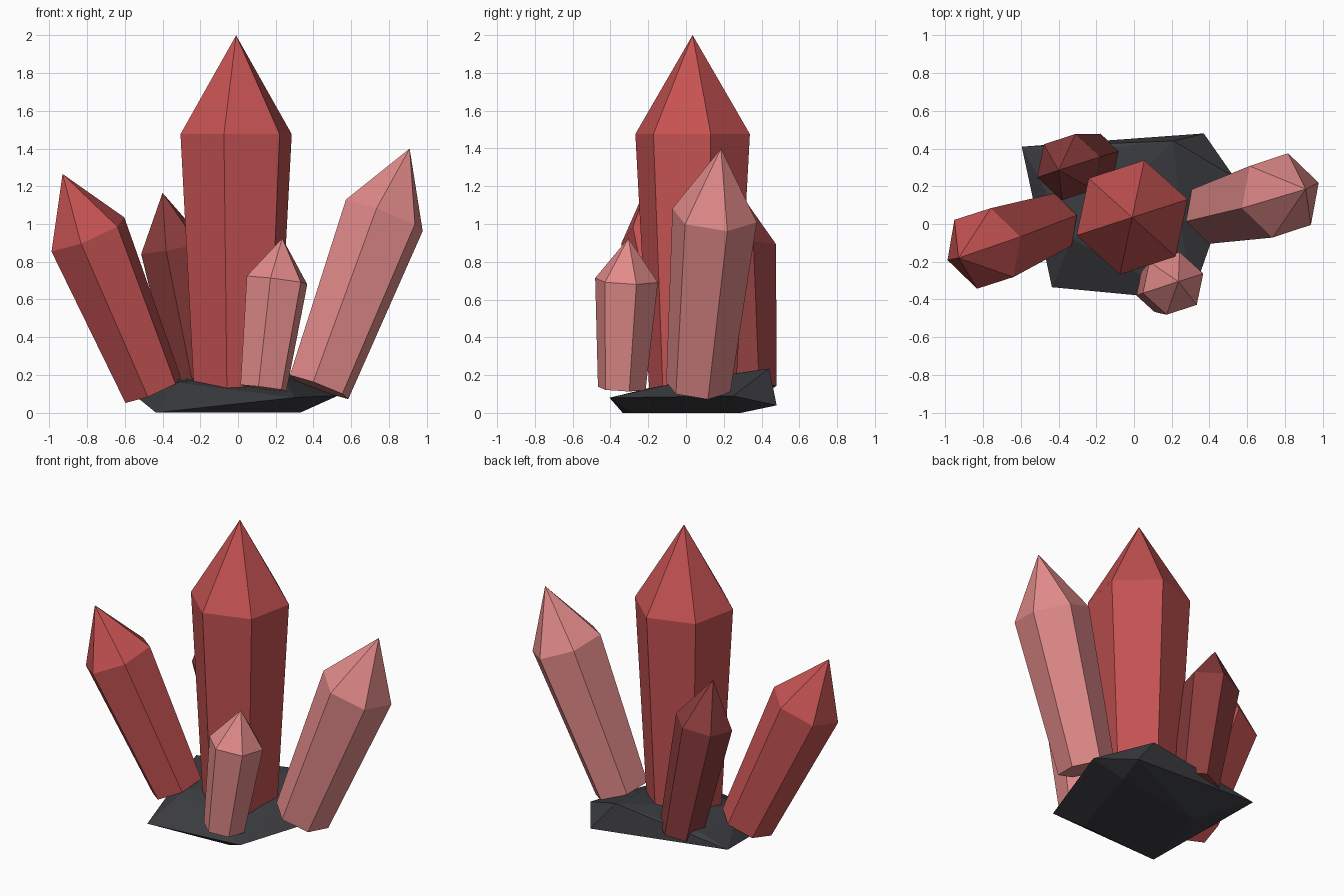
import bpy
import bmesh
import math
from mathutils import Matrix, Vector

cube = bpy.data.objects.get("Cube")
if cube:
    bpy.data.objects.remove(cube, do_unlink=True)


def make_material(name, rgb):
    mat = bpy.data.materials.new(name)
    mat.use_nodes = True
    colour = (*rgb, 1.0)
    mat.diffuse_color = colour
    mat.node_tree.nodes["Principled BSDF"].inputs["Base Color"].default_value = colour
    return mat


def finish(bm, name, mat):
    bmesh.ops.recalc_face_normals(bm, faces=bm.faces)
    mesh = bpy.data.meshes.new(name)
    bm.to_mesh(mesh)
    bm.free()
    mesh.materials.append(mat)
    obj = bpy.data.objects.new(name, mesh)
    bpy.context.collection.objects.link(obj)
    return obj


def add_crystal(name, base, apex, radius, mat, sides=6, shoulder=0.72, taper=0.76):
    """Flared hexagonal prism with a pointed cap, leaning from base to apex."""
    base, apex = Vector(base), Vector(apex)
    axis = apex - base
    length = axis.length
    bm = bmesh.new()

    def ring(r, z):
        return [bm.verts.new((r * math.cos(a), r * math.sin(a), z))
                for a in (math.radians(18) + math.tau * i / sides for i in range(sides))]

    low = ring(radius * taper, 0)
    high = ring(radius, length * shoulder)
    tip = bm.verts.new((0, 0, length))
    bm.faces.new(low[::-1])
    for i in range(sides):
        j = (i + 1) % sides
        bm.faces.new((low[i], low[j], high[j], high[i]))
        bm.faces.new((high[i], high[j], tip))
    turn = Vector((0, 0, 1)).rotation_difference(axis).to_matrix().to_4x4()
    bm.transform(Matrix.Translation(base) @ turn)
    return finish(bm, name, mat)


red = make_material("crystal red", (0.56, 0.085, 0.085))
pink = make_material("crystal pink", (0.75, 0.255, 0.25))
maroon = make_material("crystal maroon", (0.26, 0.046, 0.046))
charcoal = make_material("rock charcoal", (0.046, 0.047, 0.054))

# Crystals
add_crystal("centre_crystal", (-0.01, 0.035, 0.13), (-0.01, 0.035, 2.0), 0.31, red)
add_crystal("right_crystal", (-0.45, 0.0, 0.12), (-0.93, -0.18, 1.265), 0.222, red)
add_crystal("left_crystal", (0.43, 0.065, 0.135), (0.91, 0.185, 1.40), 0.23, pink)
add_crystal("front_crystal", (0.135, -0.34, 0.13), (0.235, -0.305, 0.925), 0.17, pink)
add_crystal("back_crystal", (-0.205, 0.345, 0.13), (-0.40, 0.285, 1.165), 0.18, maroon)

# Faceted rock: the hull of its underside, rim and crown corners
corners = [
    (-0.435, -0.335, 0), (0.33, 0.29, 0), (0.15, -0.30, 0), (-0.30, 0.20, 0),
    (-0.595, 0.41, 0.13), (0.37, 0.48, 0.04), (0.53, 0.25, 0.09), (0.30, -0.405, 0.08),
    (-0.33, -0.08, 0.16), (0.21, 0.44, 0.235), (-0.40, 0.38, 0.17), (0.25, 0.0, 0.17),
]
bm = bmesh.new()
for corner in corners:
    bm.verts.new(corner)
hull = bmesh.ops.convex_hull(bm, input=bm.verts)
spare = [v for v in bm.verts if not v.link_faces]
bmesh.ops.delete(bm, geom=spare, context='VERTS')
finish(bm, "rock_base", charcoal)
